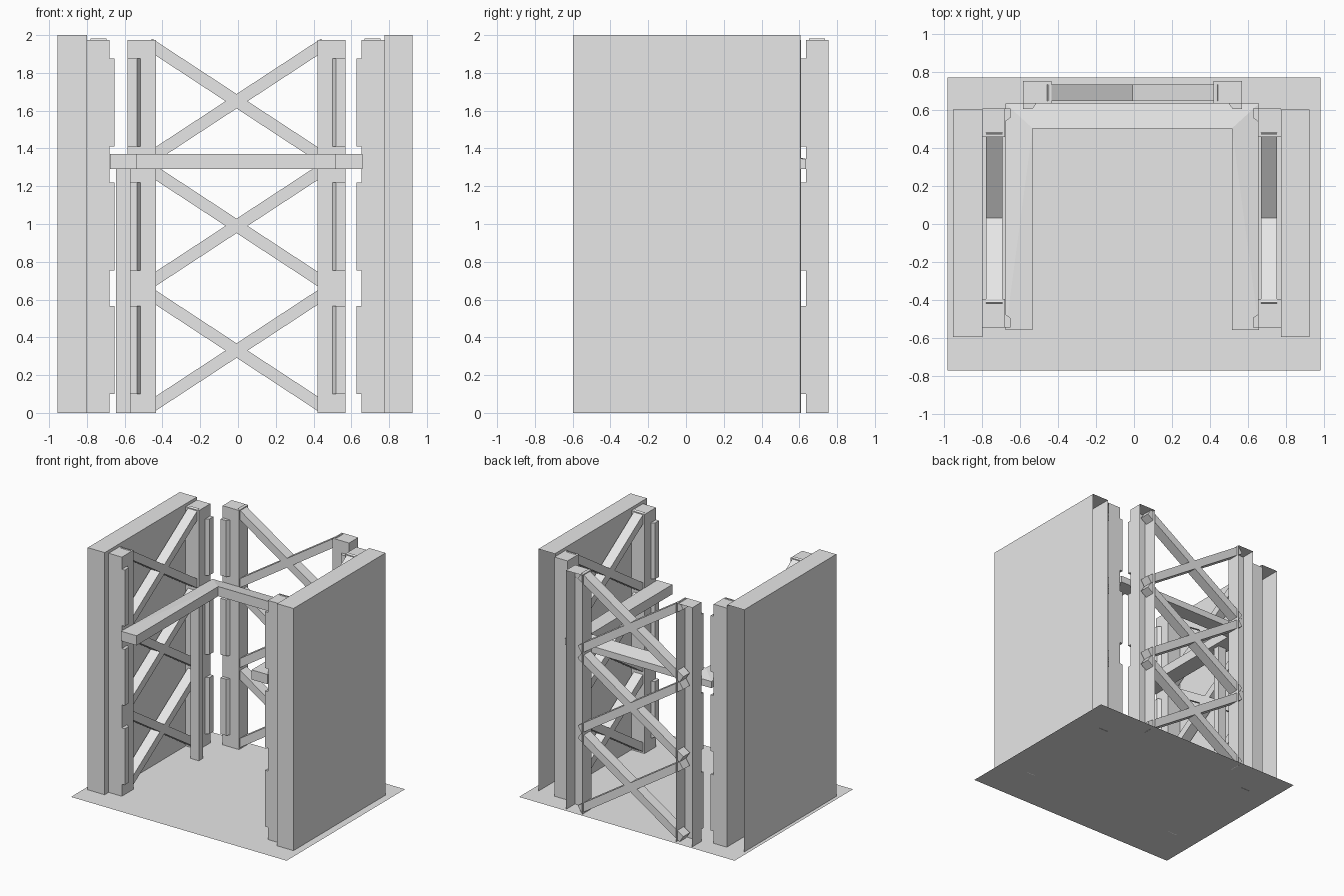
import bpy, bmesh, math
from mathutils import Matrix, Vector

if "Cube" in bpy.data.objects:
    bpy.data.objects.remove(bpy.data.objects["Cube"], do_unlink=True)

grey = bpy.data.materials.new("plain grey")
grey.use_nodes = True
grey.diffuse_color = (0.8, 0.8, 0.8, 1)
grey.node_tree.nodes["Principled BSDF"].inputs["Base Color"].default_value = (0.8, 0.8, 0.8, 1)


def finish(name, bm, matrix=Matrix()):
    mesh = bpy.data.meshes.new(name)
    bm.to_mesh(mesh)
    bm.free()
    mesh.materials.append(grey)
    obj = bpy.data.objects.new(name, mesh)
    obj.matrix_world = matrix
    bpy.context.collection.objects.link(obj)
    return obj


def box(bm, x, y, z, open_sides=()):
    """Box from ranges; open_sides lists outward directions left without a face."""
    size = Matrix.Diagonal((x[1] - x[0], y[1] - y[0], z[1] - z[0], 1))
    centre = Vector((sum(x) / 2, sum(y) / 2, sum(z) / 2))
    new = bmesh.ops.create_cube(bm, size=1, matrix=Matrix.Translation(centre) @ size)["verts"]
    faces = {f for v in new for f in v.link_faces}
    drop = [f for f in faces if any(f.normal.dot(Vector(d)) > 0.9 for d in open_sides)]
    bmesh.ops.delete(bm, geom=drop, context="FACES_ONLY")
    return new


def prism(bm, outline, z0, z1):
    """Upright prism from a plan outline."""
    face = bm.faces.new([bm.verts.new((x, y, z0)) for x, y in outline])
    top = bmesh.ops.extrude_face_region(bm, geom=[face])["geom"]
    for v in top:
        if isinstance(v, bmesh.types.BMVert):
            v.co.z = z1
    bmesh.ops.recalc_face_normals(bm, faces=bm.faces)


BACK, DOWN = (0, 1, 0), (0, 0, -1)
POST_H = 1.975
BAY = 0.66


def frame(side, matrix):
    """Two channel posts with stop plates and three crossed braces; room is towards -y."""
    for s, end in ((-1, "first"), (1, "second")):
        bm = bmesh.new()
        box(bm, sorted((s * 0.4275, s * 0.5775)), (-0.12, 0), (0, POST_H), (BACK, DOWN))
        finish(f"{side}_{end}_post", bm, matrix)
        bm = bmesh.new()
        plan = [(0.5775, -0.119), (0.5075, -0.119), (0.5275, -0.147), (0.5775, -0.147)]
        for i in range(3):
            z = 0.1 + i * 0.655
            prism(bm, [(s * x, y) for x, y in plan], z, z + 0.465)
        finish(f"{side}_{end}_stop_plates", bm, matrix)
    bm = bmesh.new()
    angle = math.atan2(0.56, 0.855)
    half = 0.465 / math.cos(angle)
    for i in range(3):
        for s in (-1, 1):
            bar = box(bm, (-half, half), (-0.105, -0.02), (-0.032, 0.032))
            place = Matrix.Translation((0, 0, 0.33 + i * BAY)) @ Matrix.Rotation(s * angle, 4, "Y")
            bmesh.ops.transform(bm, matrix=place, verts=bar)
    finish(f"{side}_braces", bm, matrix)


# Floor sheet
bm = bmesh.new()
bmesh.ops.create_grid(bm, x_segments=1, y_segments=1, size=0.5,
                      matrix=Matrix.Diagonal((1.97, 1.545, 1, 1)))
finish("floor", bm)

# Side walls, open at the back
for name, x in (("right_wall", (-0.955, -0.8)), ("left_wall", (0.775, 0.925))):
    bm = bmesh.new()
    box(bm, x, (-0.597, 0.605), (0, 2), (BACK, DOWN))
    finish(name, bm)

# Braced frames on three sides
for side, spot, turn in (("back", (-0.0075, 0.755, 0), 0),
                         ("right", (-0.8, 0.0325, 0), 90),
                         ("left", (0.775, 0.0325, 0), -90)):
    frame(side, Matrix.Translation(spot) @ Matrix.Rotation(math.radians(turn), 4, "Z"))

# U-shaped guard rail, its back edge slightly lower
bm = bmesh.new()
prism(bm, [(-0.677, -0.56), (-0.677, 0.635), (0.66, 0.635), (0.66, -0.56),
           (0.517, -0.56), (0.517, 0.505), (-0.535, 0.505), (-0.535, -0.56)], 1.29, 1.37)
for v in bm.verts:
    if v.co.y > 0.6 and v.co.z > 1.35:
        v.co.z = 1.345
bmesh.ops.triangulate(bm, faces=bm.faces)
finish("guard_rail", bm)

# Rail support leg
bm = bmesh.new()
box(bm, (-0.645, -0.568), (0.3, 0.355), (0, 1.33), (DOWN,))
finish("rail_leg", bm)
